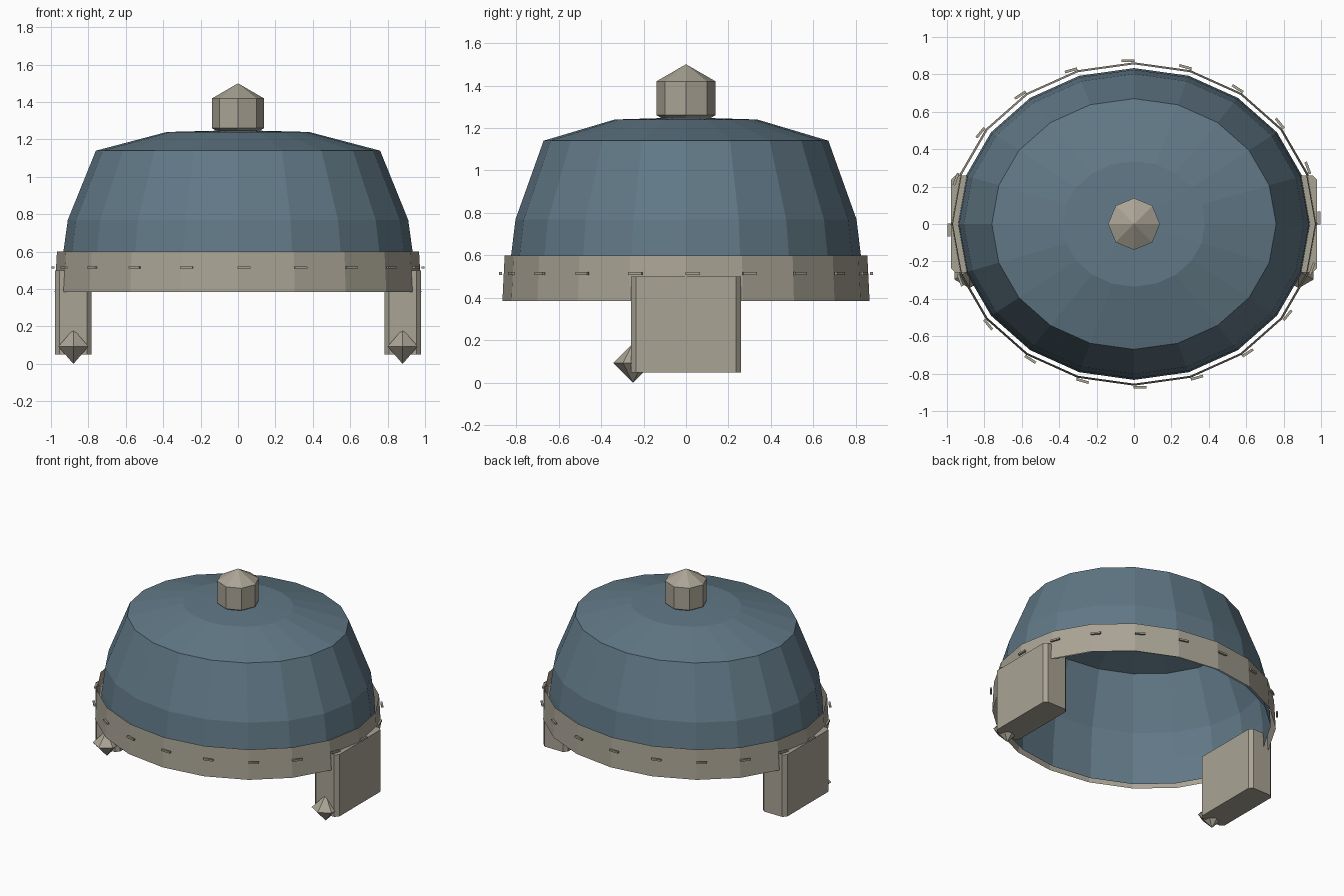
import bpy, bmesh, math
from mathutils import Matrix, Vector

if "Cube" in bpy.data.objects:
    bpy.data.objects.remove(bpy.data.objects["Cube"])

SEG = 20
RATIO = 0.882  # depth / width of the oval head shape


def material(name, color):
    m = bpy.data.materials.new(name)
    m.diffuse_color = color
    m.use_nodes = True
    m.node_tree.nodes["Principled BSDF"].inputs["Base Color"].default_value = m.diffuse_color
    return m


BLUE = material("blue_cloth", (0.12, 0.19, 0.24, 1))
TAN = material("tan_fleece", (0.40, 0.37, 0.30, 1))


def finish(name, bm, mat):
    bmesh.ops.recalc_face_normals(bm, faces=bm.faces)
    me = bpy.data.meshes.new(name)
    bm.to_mesh(me)
    bm.free()
    me.materials.append(mat)
    ob = bpy.data.objects.new(name, me)
    bpy.context.collection.objects.link(ob)
    return ob


def oval_shell(name, profile, mat, apex=None):
    """Stack of oval rings from (half width, z) pairs, optionally closed by an apex."""
    bm = bmesh.new()
    rings = []
    for r, z in profile:
        rings.append([bm.verts.new((r * math.cos(i * math.tau / SEG),
                                    r * RATIO * math.sin(i * math.tau / SEG), z))
                      for i in range(SEG)])
    for lo, hi in zip(rings, rings[1:]):
        for i in range(SEG):
            j = (i + 1) % SEG
            bm.faces.new((lo[i], lo[j], hi[j], hi[i]))
    if apex is not None:
        tip = bm.verts.new((0, 0, apex))
        for i in range(SEG):
            bm.faces.new((rings[-1][i], rings[-1][(i + 1) % SEG], tip))
    return finish(name, bm, mat)


def ball(name, segments, rings, radius, loc):
    bm = bmesh.new()
    bmesh.ops.create_uvsphere(bm, u_segments=segments, v_segments=rings, radius=radius,
                              matrix=Matrix.Translation(loc))
    return finish(name, bm, TAN)


# Dome and fleece band
oval_shell("dome", [(0.945, 0.40), (0.935, 0.59), (0.91, 0.77), (0.76, 1.14), (0.38, 1.24)],
           BLUE, apex=1.25)
oval_shell("band", [(0.98, 0.385), (0.968, 0.60)], TAN)

# Pompom
ball("pompom", 8, 3, 0.16, (0, 0, 1.34))

# Ear flaps with chamfered upright edges, and their tie beads
for side, label in ((-1, "left"), (1, "right")):
    bm = bmesh.new()
    bmesh.ops.create_cube(bm, size=1, matrix=Matrix.Translation((side * 0.882, 0, 0.275))
                          @ Matrix.Diagonal((0.195, 0.52, 0.45, 1)))
    upright = [e for e in bm.edges if abs(e.verts[0].co.z - e.verts[1].co.z) > 0.1]
    bmesh.ops.bevel(bm, geom=upright, offset=0.024, segments=1, affect='EDGES')
    finish(label + "_ear_flap", bm, TAN)
    ball(label + "_tie_bead", 6, 2, 0.093, (side * 0.88, -0.25, 0.093))

# Stitches around the band
bm = bmesh.new()
for i in range(SEG):
    a = i * math.tau / SEG
    tangent = Vector((-0.98 * math.sin(a), 0.865 * math.cos(a), 0)).normalized()
    centre = Vector((0.989 * math.cos(a), 0.873 * math.sin(a), 0.515)) + tangent * 0.032
    turn = math.atan2(tangent.y, tangent.x)
    bmesh.ops.create_cube(bm, size=1, matrix=Matrix.Translation(centre)
                          @ Matrix.Rotation(turn, 4, 'Z')
                          @ Matrix.Diagonal((0.068, 0.014, 0.012, 1)))
finish("stitches", bm, TAN)
